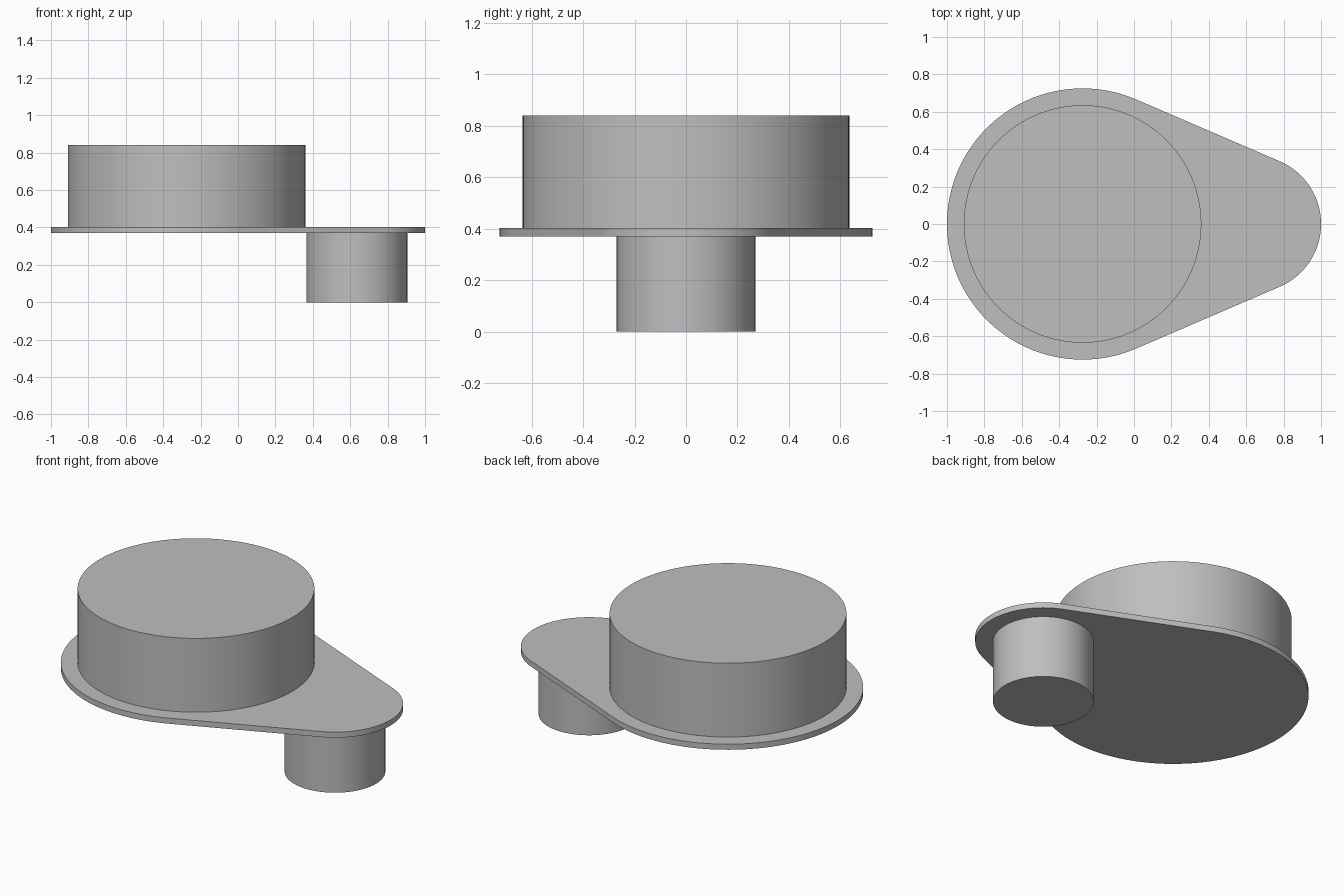
import bpy, bmesh
from math import acos, cos, sin, pi

cube = bpy.data.objects.get("Cube")
if cube:
    bpy.data.objects.remove(cube, do_unlink=True)

GREY = (0.52, 0.52, 0.52, 1)
grey = bpy.data.materials.new("plain_grey")
grey.use_nodes = True
grey.diffuse_color = GREY
grey.node_tree.nodes["Principled BSDF"].inputs["Base Color"].default_value = GREY

DRUM_X, PEG_X = -0.275, 0.635      # the two axes
PLATE_BOTTOM, PLATE_TOP = 0.37, 0.403


def arc(cx, radius, start, end, steps):
    angles = [start + (end - start) * i / steps for i in range(steps + 1)]
    return [(cx + radius * cos(a), radius * sin(a)) for a in angles]


def extrude_outline(name, outline, bottom, top):
    bm = bmesh.new()
    face = bm.faces.new([bm.verts.new((x, y, bottom)) for x, y in outline])
    extruded = bmesh.ops.extrude_face_region(bm, geom=[face], use_keep_orig=True)
    verts = [v for v in extruded["geom"] if isinstance(v, bmesh.types.BMVert)]
    bmesh.ops.translate(bm, vec=(0, 0, top - bottom), verts=verts)
    bmesh.ops.recalc_face_normals(bm, faces=bm.faces)
    mesh = bpy.data.meshes.new(name)
    bm.to_mesh(mesh)
    bm.free()
    mesh.materials.append(grey)
    obj = bpy.data.objects.new(name, mesh)
    bpy.context.collection.objects.link(obj)
    bpy.ops.object.select_all(action="DESELECT")
    obj.select_set(True)
    bpy.context.view_layer.objects.active = obj
    bpy.ops.object.shade_smooth_by_angle(angle=pi / 6)
    return obj


# Teardrop plate: two arcs joined by their common tangents
big, small = 0.725, 0.365
tangent = acos((big - small) / (PEG_X - DRUM_X))
teardrop = (arc(DRUM_X, big, tangent, 2 * pi - tangent, 96)
            + arc(PEG_X, small, -tangent, tangent, 48))
extrude_outline("plate", teardrop, PLATE_BOTTOM, PLATE_TOP)

# Wide drum above the plate, narrow peg below it
extrude_outline("drum", arc(DRUM_X, 0.635, 0, 2 * pi, 128)[:-1], PLATE_TOP, 0.84)
extrude_outline("peg", arc(PEG_X, 0.27, 0, 2 * pi, 96)[:-1], 0, PLATE_BOTTOM)
